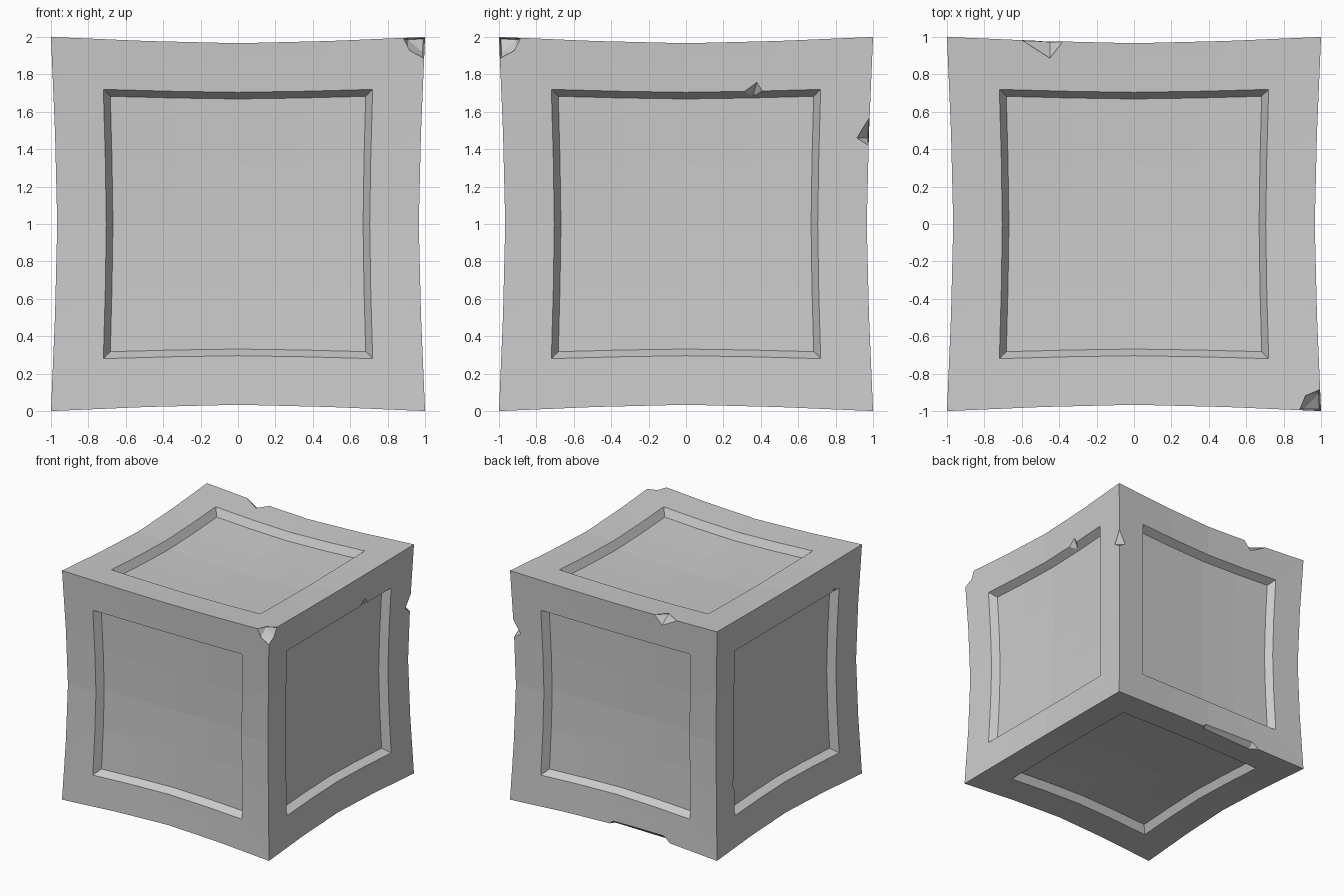
import bpy, bmesh
from mathutils import Vector

if "Cube" in bpy.data.objects:
    bpy.data.objects.remove(bpy.data.objects["Cube"])

FRAME, WALL, DEPTH = 0.262, 0.034, 0.062


def pinch(co):
    # pull edges and face centres inward while leaving the corners in place
    return co * (1 - 0.0335 * sum(1 - abs(c) ** 1.5 for c in co))


# Cube body: each side gets a frame, a sloped wall and a sunken panel
bm = bmesh.new()
bmesh.ops.create_cube(bm, size=2)
sides = bm.faces[:]
bmesh.ops.inset_individual(bm, faces=sides, thickness=FRAME, depth=0, use_even_offset=True)
bmesh.ops.inset_individual(bm, faces=sides, thickness=WALL, depth=-DEPTH, use_even_offset=True)
bmesh.ops.subdivide_edges(bm, edges=bm.edges[:], cuts=3, use_grid_fill=True)
for v in bm.verts:
    v.co = pinch(v.co) + Vector((0, 0, 1))
bmesh.ops.recalc_face_normals(bm, faces=bm.faces[:])
mesh = bpy.data.meshes.new("panelled_cube")
bm.to_mesh(mesh)
bm.free()
cube = bpy.data.objects.new("panelled_cube", mesh)
bpy.context.collection.objects.link(cube)

# Chips: convex hulls of a few surface points and their outward copies
cut = bmesh.new()


def chip(out, *pts):
    pts = [Vector(p) for p in pts]
    part = bmesh.new()
    for p in pts + [p + Vector(out) for p in pts]:
        part.verts.new(p)
    bmesh.ops.convex_hull(part, input=part.verts[:])
    loose = [v for v in part.verts if not v.link_faces]
    bmesh.ops.delete(part, geom=loose, context='VERTS')
    bmesh.ops.recalc_face_normals(part, faces=part.faces[:])
    tmp = bpy.data.meshes.new("chip_part")
    part.to_mesh(tmp)
    part.free()
    cut.from_mesh(tmp)
    bpy.data.meshes.remove(tmp)


# top front right corner
chip((.2, -.2, .2), (.88, -.99, 1.99), (.91, -.985, 1.92), (.99, -.99, 1.88),
     (.985, -.91, 1.92), (.99, -.88, 1.99), (.91, -.91, 1.985), (.945, -.945, 1.945))
# upper inner rim of right panel
chip((.1, 0, -.02), (.963, .28, 1.69), (.966, .38, 1.76), (.963, .42, 1.69), (.915, .36, 1.69))
# back right upright edge
chip((.15, .15, 0), (.97, .91, 1.46), (.91, .97, 1.46), (.978, .978, 1.57), (.975, .975, 1.42))
# top back edge
chip((0, .15, .15), (-.60, .98, 1.98), (-.38, .973, 1.973), (-.45, .88, 1.965), (-.45, .975, 1.90))
# bottom back edge, long and shallow
chip((0, .15, -.15), (.06, .967, .033), (.03, .935, .036), (.03, .966, .06), (-.53, .979, .021),
     (-.47, .925, .028), (-.47, .972, .07))
# inner rims of left panel
chip((-.1, -.02, 0), (-.963, .69, .72), (-.966, .735, .55), (-.963, .69, .44), (-.925, .69, .56))
chip((-.1, 0, -.02), (-.97, -.70, 1.70), (-.972, -.66, 1.745), (-.97, -.61, 1.70), (-.935, -.65, 1.70))

cmesh = bpy.data.meshes.new("chip_cutter")
cut.to_mesh(cmesh)
cut.free()
cutter = bpy.data.objects.new("chip_cutter", cmesh)
bpy.context.collection.objects.link(cutter)
cutter.hide_render = True
cutter.display_type = 'WIRE'

mod = cube.modifiers.new("chips", 'BOOLEAN')
mod.operation = 'DIFFERENCE'
mod.solver = 'EXACT'
mod.object = cutter
